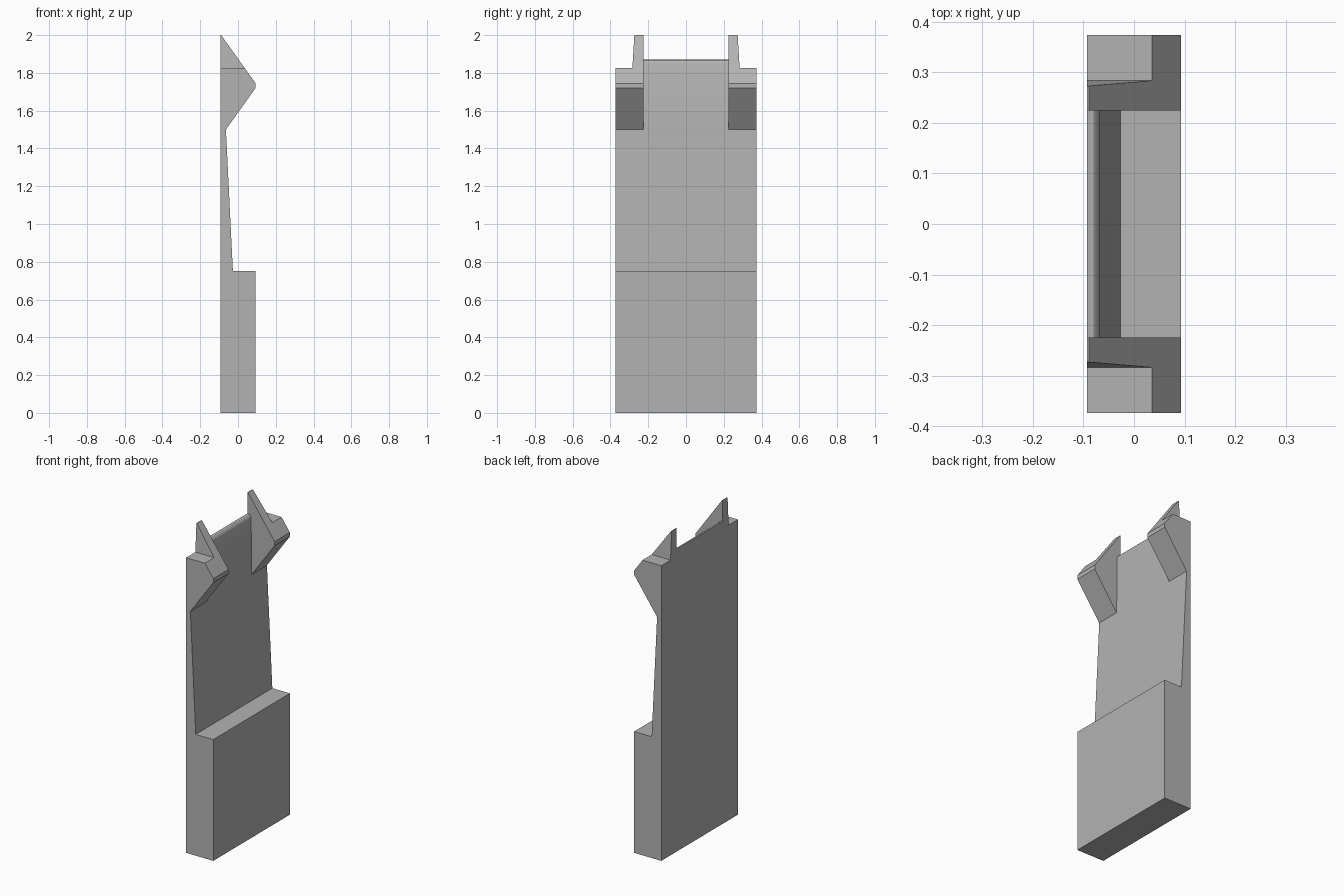
import bpy, bmesh, math

cube = bpy.data.objects.get("Cube")
if cube:
    bpy.data.objects.remove(cube, do_unlink=True)

grey = bpy.data.materials.new("plain grey")
grey.use_nodes = True
grey.diffuse_color = (0.45, 0.45, 0.45, 1)
grey.node_tree.nodes["Principled BSDF"].inputs["Base Color"].default_value = (0.45, 0.45, 0.45, 1)

BACK, NOSE = -0.093, 0.093          # thickness limits along x
HALF, INNER = 0.374, 0.225          # half width, inner side of the lugs
SHOULDER = 1.825                    # height of the lug shoulder


def prism(name, profile, near, far):
    """Extrude an (x, z) profile between two y values, each a function of z."""
    bm = bmesh.new()
    rings = [[bm.verts.new((x, f(z), z)) for x, z in profile] for f in (near, far)]
    bm.faces.new(rings[0])
    bm.faces.new(rings[1][::-1])
    for i in range(len(profile)):
        j = (i + 1) % len(profile)
        bm.faces.new((rings[0][j], rings[0][i], rings[1][i], rings[1][j]))
    bmesh.ops.recalc_face_normals(bm, faces=bm.faces)
    mesh = bpy.data.meshes.new(name)
    bm.to_mesh(mesh)
    bm.free()
    mesh.materials.append(grey)
    obj = bpy.data.objects.new(name, mesh)
    bpy.context.collection.objects.link(obj)
    return obj


def at(y):
    return lambda z: y


# Thick foot and tapering plate
plate = prism("clip_plate",
              [(BACK, 0), (NOSE, 0), (NOSE, 0.75), (-0.027, 0.75), (-0.064, 1.5), (BACK, 1.5)],
              at(-HALF), at(HALF))

# Upper web with a softly rounded top edge
parts = [prism("upper_web",
               [(BACK, 1.5), (-0.064, 1.5), (-0.068, 1.85), (-0.072, 1.861),
                (-0.08, 1.868), (BACK, 1.87)],
               at(-INNER), at(INNER))]

# Hooked lugs, each with a tapered fin on its inner half
for side in (-1, 1):
    parts.append(prism("hook_lug",
                       [(BACK, 1.5), (-0.064, 1.5), (NOSE, 1.72), (NOSE, 1.745),
                        (0.036, SHOULDER), (BACK, SHOULDER)],
                       at(side * INNER), at(side * HALF)))
    parts.append(prism("lug_fin",
                       [(BACK, SHOULDER), (0.036, SHOULDER), (-0.089, 2), (BACK, 2)],
                       at(side * INNER),
                       lambda z, s=side: s * (0.284 - 0.06 * (z - SHOULDER))))

# Fuse everything into one solid
bpy.context.view_layer.objects.active = plate
for part in parts:
    mod = plate.modifiers.new("fuse", 'BOOLEAN')
    mod.operation = 'UNION'
    mod.solver = 'EXACT'
    mod.object = part
    bpy.ops.object.modifier_apply(modifier=mod.name)
    bpy.data.objects.remove(part, do_unlink=True)

# Clear the seams left on flat faces
bm = bmesh.new()
bm.from_mesh(plate.data)
bmesh.ops.remove_doubles(bm, verts=bm.verts, dist=0.0001)
bmesh.ops.dissolve_limit(bm, angle_limit=math.radians(0.2), verts=bm.verts, edges=bm.edges)
bm.to_mesh(plate.data)
bm.free()

bpy.ops.object.select_all(action='DESELECT')
plate.select_set(True)
bpy.ops.object.shade_smooth_by_angle(angle=math.radians(30))
